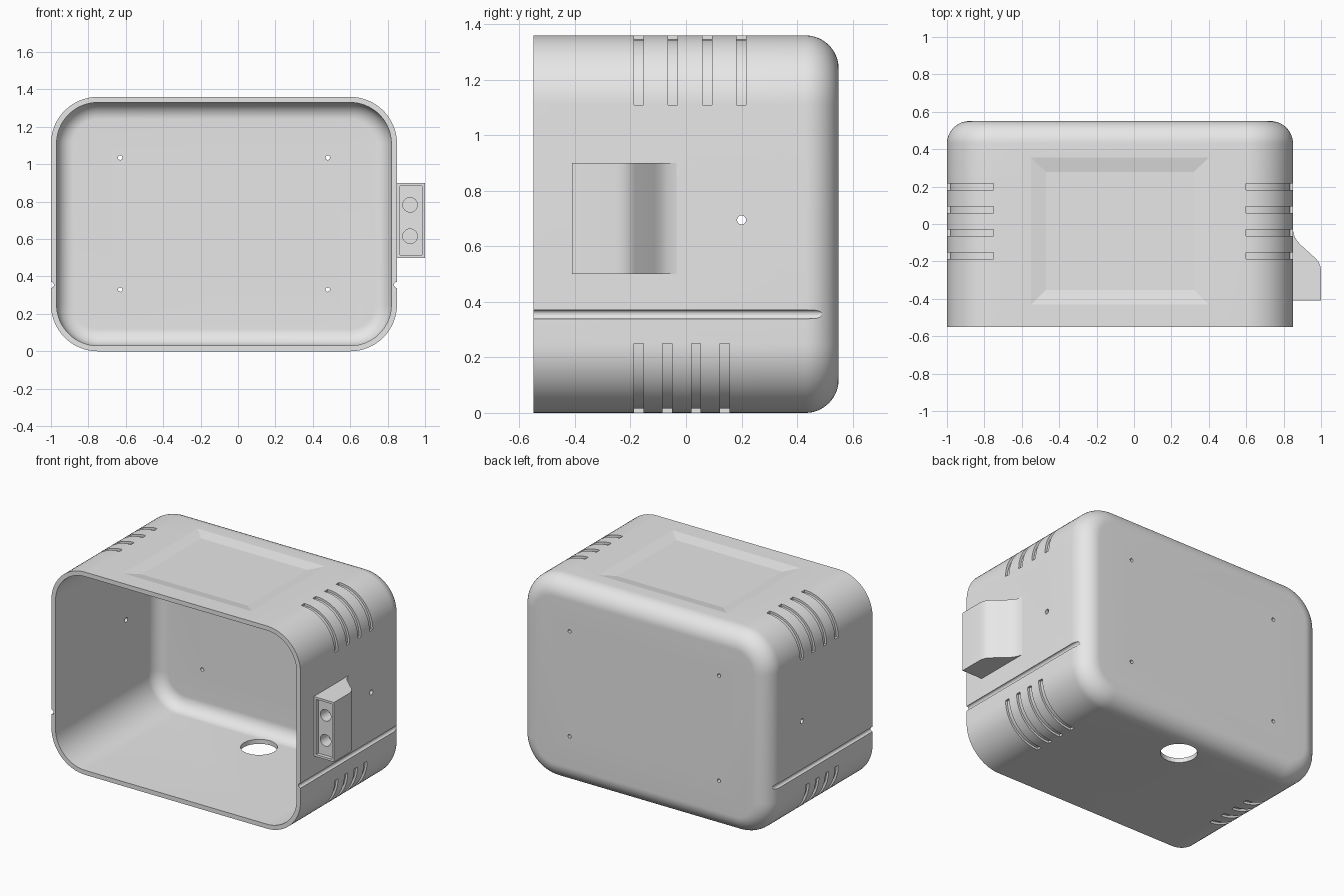
import bpy, bmesh
from math import sin, cos, pi, radians
from mathutils import Vector

if "Cube" in bpy.data.objects:
    bpy.data.objects.remove(bpy.data.objects["Cube"])

# Main dimensions
CX, HALF_W, HEIGHT, HALF_D = -0.075, 0.925, 1.36, 0.55
CORNER, BACK_R, WALL, SEG = 0.25, 0.12, 0.03, 16
CZ, HALF_H = HEIGHT / 2, HEIGHT / 2

grey = bpy.data.materials.new("plain_grey")
grey.use_nodes = True
COLOUR = (0.8, 0.8, 0.8, 1)
grey.diffuse_color = COLOUR
grey.node_tree.nodes["Principled BSDF"].inputs["Base Color"].default_value = COLOUR


def make_object(name, bm):
    bmesh.ops.recalc_face_normals(bm, faces=bm.faces)
    mesh = bpy.data.meshes.new(name)
    bm.to_mesh(mesh)
    bm.free()
    mesh.materials.append(grey)
    obj = bpy.data.objects.new(name, mesh)
    bpy.context.collection.objects.link(obj)
    return obj


def loft(bm, rings):
    """Skin a stack of equal point rings and cap both ends."""
    loops = [[bm.verts.new(p) for p in ring] for ring in rings]
    for a, b in zip(loops, loops[1:]):
        for i in range(len(a)):
            j = (i + 1) % len(a)
            bm.faces.new((a[i], a[j], b[j], b[i]))
    bm.faces.new(loops[0])
    bm.faces.new(loops[-1])


def prism(bm, points, direction):
    d = Vector(direction)
    loft(bm, [points, [Vector(p) + d for p in points]])


def box(bm, lo, hi):
    (x, y, z), (X, Y, Z) = lo, hi
    prism(bm, [(x, y, z), (X, y, z), (X, Y, z), (x, Y, z)], (0, 0, Z - z))


def rod(bm, centre, radius, direction, sides=24):
    d = Vector(direction)
    u = d.orthogonal().normalized()
    v = d.normalized().cross(u)
    prism(bm, [Vector(centre) + radius * (cos(t) * u + sin(t) * v)
               for t in (2 * pi * i / sides for i in range(sides))], d)


def rounded_ring(inset, y):
    """Rounded rectangle in the xz plane, shrunk by inset."""
    r = CORNER - inset
    pts = []
    for q, (sx, sz) in enumerate([(1, 1), (-1, 1), (-1, -1), (1, -1)]):
        for i in range(SEG + 1):
            t = (q + i / SEG) * pi / 2
            pts.append((CX + sx * (HALF_W - CORNER) + r * cos(t), y,
                        CZ + sz * (HALF_H - CORNER) + r * sin(t)))
    return pts


def tub(bm, inset, front, back, radius):
    """Solid with a rounded back edge."""
    rings = [rounded_ring(inset, front)]
    for i in range(SEG + 1):
        t = i / SEG * pi / 2
        rings.append(rounded_ring(inset + radius * (1 - cos(t)),
                                  back - radius + radius * sin(t)))
    loft(bm, rings)


def carve(obj, cutter):
    mod = obj.modifiers.new("carve", "BOOLEAN")
    mod.operation, mod.solver, mod.object = "DIFFERENCE", "EXACT", cutter
    graph = bpy.context.evaluated_depsgraph_get()
    mesh = bpy.data.meshes.new_from_object(obj.evaluated_get(graph))
    obj.modifiers.clear()
    obj.data = mesh
    bpy.data.objects.remove(cutter)


def smooth(obj, degrees):
    bpy.ops.object.select_all(action="DESELECT")
    obj.select_set(True)
    bpy.context.view_layer.objects.active = obj
    bpy.ops.object.shade_smooth_by_angle(angle=radians(degrees))


# Housing shell, open at the front
bm = bmesh.new()
tub(bm, 0, -HALF_D, HALF_D, BACK_R)
housing = make_object("housing", bm)
bm = bmesh.new()
tub(bm, WALL, -HALF_D - 0.1, HALF_D - WALL, BACK_R - WALL)
carve(housing, make_object("cavity_cutter", bm))

cut = bmesh.new()
# Corner vent grooves, curved around the four long edges
for sx in (-1, 1):
    for sz, first, step in ((1, -0.17, 0.123), (-1, -0.17, 0.103)):
        ox = CX + sx * (HALF_W - CORNER)
        oz = CZ + sz * (HALF_H - CORNER)
        for k in range(4):
            y = first + k * step - 0.017
            angles = [i / SEG * pi / 2 for i in range(SEG + 1)]
            arc = [(r, t) for r, ts in ((CORNER - 0.015, angles),
                                        (CORNER + 0.03, angles[::-1])) for t in ts]
            prism(cut, [(ox + sx * r * cos(t), y, oz + sz * r * sin(t))
                        for r, t in arc], (0, 0.034, 0))
    # Long side groove and small side hole
    side = CX + sx * HALF_W
    rod(cut, (side, -0.6, 0.355), 0.016, (0, 1.2, 0))
    rod(cut, (side - 0.1, 0.2, 0.695), 0.016, (0.2, 0, 0))
    # Mounting holes in the back wall
    for z in (0.33, 1.035):
        rod(cut, (CX + sx * 0.555, 0.45, z), 0.012, (0, 0.2, 0))
# Round opening in the floor
rod(cut, (CX, 0.33, -0.1), 0.112, (0, 0, 0.2), 48)
carve(housing, make_object("detail_cutter", cut))

# Shallow sloped recess in the top
bm = bmesh.new()
loft(bm, [[(CX + sx * w, -0.037 + sy * d, z)
           for sx, sy in ((-1, -1), (1, -1), (1, 1), (-1, 1))]
          for w, d, z in ((0.395, 0.315, HEIGHT - 0.015),
                          (0.475, 0.393, HEIGHT),
                          (0.475, 0.393, HEIGHT + 0.05))])
carve(housing, make_object("panel_cutter", bm))
smooth(housing, 10)

# Socket block on the left wall, tapering towards the back
bm = bmesh.new()
outline = [(0.835, -0.41), (1.0, -0.41), (1.0, -0.25), (0.996, -0.225),
           (0.987, -0.203), (0.972, -0.185), (0.895, -0.115), (0.873, -0.092),
           (0.858, -0.067), (0.85, -0.035), (0.835, -0.035)]
prism(bm, [(x, y, 0.5) for x, y in outline], (0, 0, 0.4))
socket_block = make_object("socket_block", bm)
bm = bmesh.new()
box(bm, (0.867, -0.5, 0.515), (0.985, -0.385, 0.885))
carve(socket_block, make_object("recess_cutter", bm))
bm = bmesh.new()
for z in (0.615, 0.783):
    rod(bm, (0.92, -0.4, z), 0.039, (0, 0.1, 0), 32)
carve(socket_block, make_object("socket_cutter", bm))
smooth(socket_block, 30)
